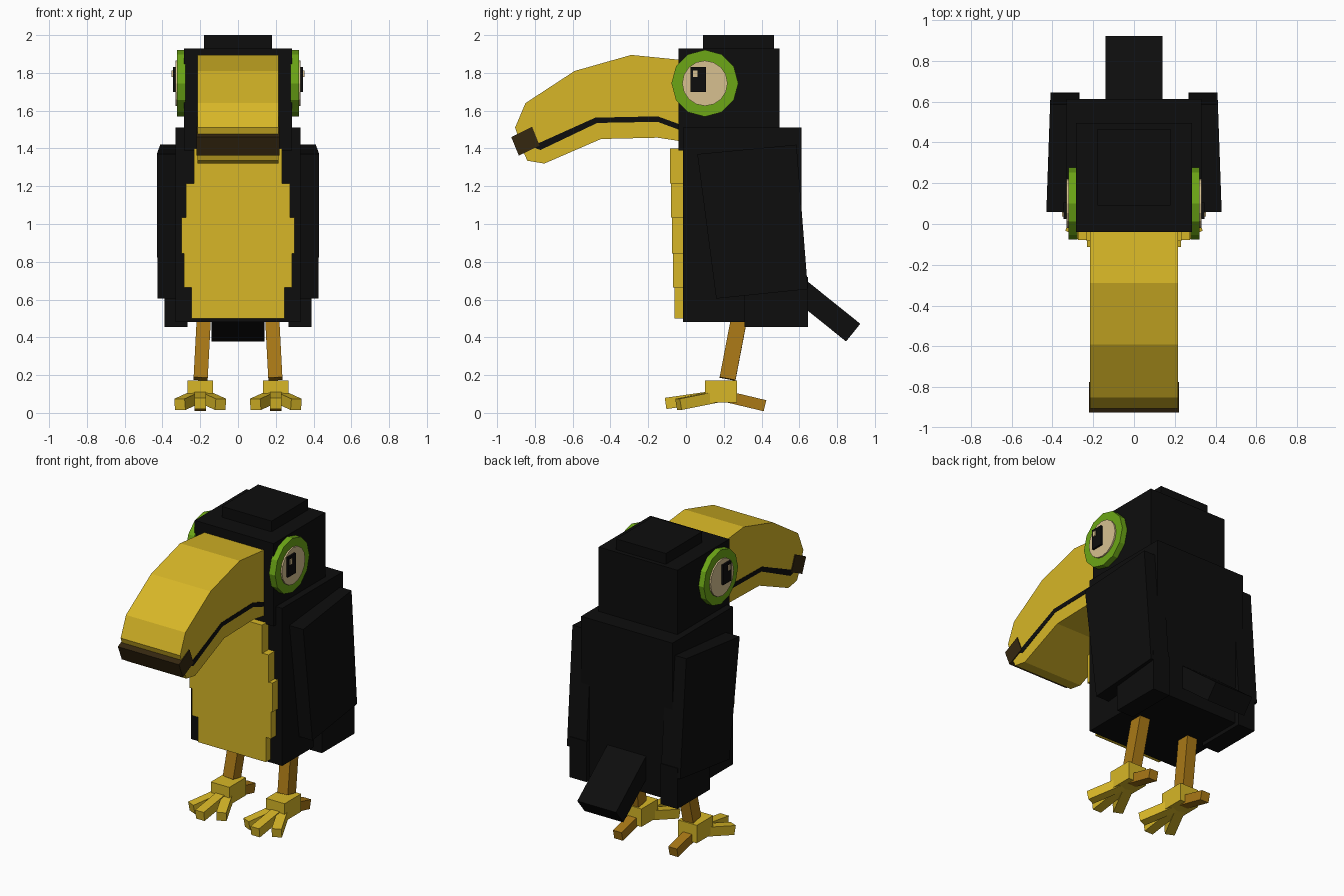
import bpy
import bmesh
import math
from mathutils import Matrix, Vector

cube = bpy.data.objects.get("Cube")
if cube:
    bpy.data.objects.remove(cube, do_unlink=True)


def material(name, rgb):
    m = bpy.data.materials.new(name)
    m.use_nodes = True
    m.diffuse_color = (*rgb, 1)
    m.node_tree.nodes["Principled BSDF"].inputs["Base Color"].default_value = (*rgb, 1)
    return m


BLACK = material("black feathers", (0.004, 0.004, 0.004))
YELLOW = material("yellow", (0.68, 0.47, 0.02))
ORANGE = material("ochre leg", (0.4, 0.19, 0.008))
GREEN = material("green eye ring", (0.15, 0.38, 0.008))
CREAM = material("cream", (0.68, 0.53, 0.28))
BROWN = material("dark brown", (0.035, 0.02, 0.005))


def finish(name, bm, mat):
    bmesh.ops.recalc_face_normals(bm, faces=bm.faces)
    me = bpy.data.meshes.new(name)
    bm.to_mesh(me)
    bm.free()
    me.materials.append(mat)
    ob = bpy.data.objects.new(name, me)
    bpy.context.collection.objects.link(ob)
    return ob


def prism(name, profile, x0, x1, mat):
    """Extrude a (y, z) outline from x0 to x1."""
    bm = bmesh.new()
    face = bm.faces.new([bm.verts.new((x0, y, z)) for y, z in profile])
    ext = bmesh.ops.extrude_face_region(bm, geom=[face])
    moved = [v for v in ext["geom"] if isinstance(v, bmesh.types.BMVert)]
    bmesh.ops.translate(bm, verts=moved, vec=(x1 - x0, 0, 0))
    return finish(name, bm, mat)


def box(name, x0, x1, y0, y1, z0, z1, mat):
    return prism(name, [(y0, z0), (y1, z0), (y1, z1), (y0, z1)], x0, x1, mat)


def rod(name, a, b, width, depth, mat):
    """Rectangular bar between two points."""
    a, b = Vector(a), Vector(b)
    axis = (b - a).normalized()
    side = axis.cross(Vector((0, 1, 0) if abs(axis.z) > 0.8 else (0, 0, 1))).normalized()
    up = side.cross(axis)
    rot = Matrix((side, up, axis)).transposed().to_4x4()
    bm = bmesh.new()
    bmesh.ops.create_cube(bm, size=1, matrix=Matrix.Translation((a + b) / 2) @ rot
                          @ Matrix.Diagonal((width, depth, (b - a).length, 1)))
    return finish(name, bm, mat)


def disc(name, x, thick, y, z, radius, sides, mat):
    bm = bmesh.new()
    bmesh.ops.create_cone(bm, cap_ends=True, segments=sides, radius1=radius, radius2=radius,
                          depth=thick, matrix=Matrix.Translation((x, y, z))
                          @ Matrix.Rotation(math.pi / 2, 4, 'Y'))
    return finish(name, bm, mat)


# Body, head and tail
box("body", -0.33, 0.33, -0.015, 0.612, 0.48, 1.51, BLACK)
box("head", -0.285, 0.285, -0.04, 0.495, 1.39, 1.93, BLACK)
box("crown", -0.18, 0.18, 0.09, 0.465, 1.9, 2.0, BLACK)
rod("tail", (0, 0.53, 0.71), (0, 0.885, 0.425), 0.28, 0.12, BLACK)

# Stepped chest bib
steps = [0.5, 0.665, 0.845, 1.035, 1.215, 1.4]
for i, half in enumerate([0.245, 0.285, 0.3, 0.275, 0.232]):
    box(f"chest_panel_{i + 1}", -half, half, -0.062 - i * 0.0055, 0.0,
        steps[i], steps[i + 1], YELLOW)

# Curved beak with mouth line and tip
prism("beak", [(0, 1.866), (-0.04, 1.87), (-0.29, 1.895), (-0.59, 1.81), (-0.85, 1.64),
               (-0.905, 1.51), (-0.86, 1.38), (-0.84, 1.335), (-0.75, 1.32),
               (-0.45, 1.45), (-0.15, 1.457), (-0.04, 1.44), (0, 1.435)],
      -0.215, 0.215, YELLOW)
prism("mouth_line", [(0, 1.515), (-0.04, 1.53), (-0.15, 1.57), (-0.48, 1.563), (-0.82, 1.41),
                     (-0.77, 1.392), (-0.47, 1.535), (-0.15, 1.541), (-0.04, 1.5), (0, 1.485)],
      -0.217, 0.217, BLACK)
prism("beak_tip", [(-0.925, 1.46), (-0.815, 1.515), (-0.775, 1.415), (-0.885, 1.362)],
      -0.221, 0.221, BROWN)

for side, s in (("left", 1), ("right", -1)):
    # Wing, narrowing toward the back
    wing = prism(f"{side}_wing", [(0.06, 1.37), (0.16, 0.605), (0.645, 0.655), (0.585, 1.42)],
                 s * 0.29, s * 0.43, BLACK)
    for v in wing.data.vertices:
        v.co.x -= s * (v.co.y - 0.06) * 0.035
    box(f"{side}_wing_tip", s * 0.268, s * 0.39, 0.31, 0.645, 0.455, 0.72, BLACK)

    # Eye
    disc(f"{side}_eye_ring", s * 0.3, 0.045, 0.1, 1.745, 0.177, 12, GREEN)
    disc(f"{side}_eye", s * 0.315, 0.034, 0.1, 1.745, 0.12, 16, CREAM)
    box(f"{side}_pupil", s * 0.325, s * 0.345, 0.025, 0.105, 1.7, 1.83, BLACK)
    box(f"{side}_eye_glint", s * 0.34, s * 0.352, 0.038, 0.06, 1.778, 1.812, CREAM)

    # Leg and foot
    x = s * 0.2
    rod(f"{side}_leg", (s * 0.18, 0.285, 0.52), (s * 0.198, 0.22, 0.18), 0.075, 0.085, ORANGE)
    box(f"{side}_foot", x - 0.067, x + 0.067, 0.1, 0.27, 0.055, 0.172, YELLOW)
    rod(f"{side}_middle_toe", (x, 0.17, 0.09), (x, -0.108, 0.05), 0.062, 0.06, YELLOW)
    for name, d in (("outer", s), ("inner", -s)):
        rod(f"{side}_{name}_toe", (x + d * 0.02, 0.16, 0.085),
            (x + d * 0.108, -0.04, 0.045), 0.06, 0.06, YELLOW)
    rod(f"{side}_back_toe", (x, 0.2, 0.09), (x, 0.418, 0.038), 0.062, 0.06, ORANGE)
